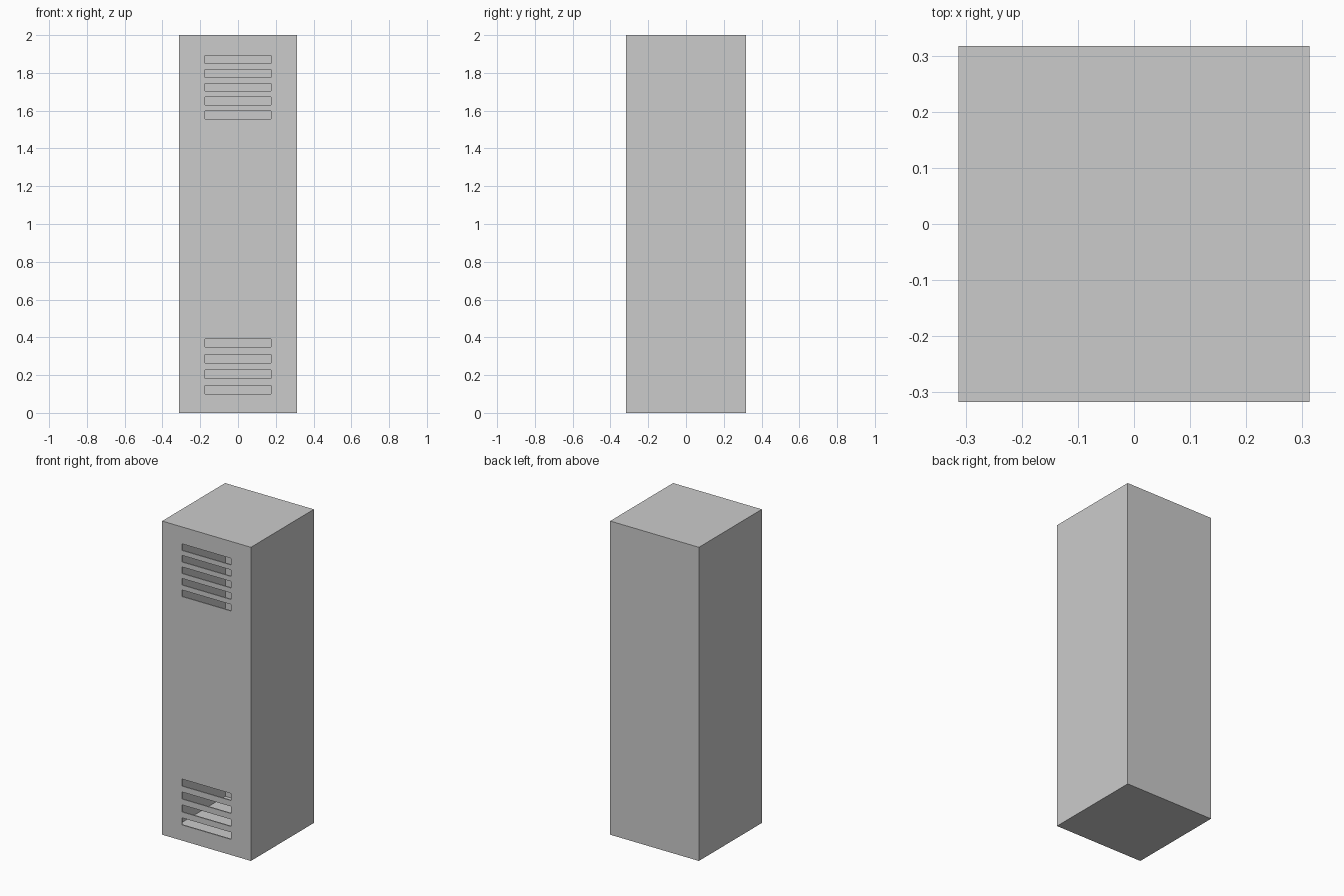
import bpy
import bmesh
from mathutils import Matrix, Vector

if "Cube" in bpy.data.objects:
    bpy.data.objects.remove(bpy.data.objects["Cube"])

HX, HY, H = 0.313, 0.317, 2.0   # half width, half depth, height
T = 0.008                       # sheet thickness


def add_box(bm, x0, x1, y0, y1, z0, z1):
    centre = Vector(((x0 + x1) / 2, (y0 + y1) / 2, (z0 + z1) / 2))
    size = Matrix.Diagonal((x1 - x0, y1 - y0, z1 - z0, 1))
    bmesh.ops.create_cube(bm, size=1, matrix=Matrix.Translation(centre) @ size)


def make_object(name, boxes):
    bm = bmesh.new()
    for b in boxes:
        add_box(bm, *b)
    mesh = bpy.data.meshes.new(name)
    bm.to_mesh(mesh)
    bm.free()
    obj = bpy.data.objects.new(name, mesh)
    bpy.context.collection.objects.link(obj)
    return obj


# Cabinet sheets: full-size top and bottom, sides and back between them
make_object("bottom_panel", [(-HX, HX, -HY, HY, 0, T)])
make_object("top_panel", [(-HX, HX, -HY, HY, H - T, H)])
make_object("left_panel", [(-HX, -HX + T, -HY, HY, T, H - T)])
make_object("right_panel", [(HX - T, HX, -HY, HY, T, H - T)])
make_object("back_panel", [(-HX + T, HX - T, HY - T, HY, T, H - T)])

# Door, flush with the cabinet front
door = make_object("door", [(-HX + T, HX - T, -HY, -HY + T, T, H - T)])

# Vent slots: five near the top, four near the bottom
slots = [(1.556 + 0.0735 * i, 0.042) for i in range(5)]
slots += [(0.100 + 0.0825 * i, 0.045) for i in range(4)]
cutter = make_object("vent_cutter", [
    (-0.174, 0.174, -HY - 0.05, -HY + 0.05, z, z + h) for z, h in slots])
cutter.hide_render = True
cutter.hide_viewport = True
cutter.display_type = 'WIRE'

vents = door.modifiers.new("vents", 'BOOLEAN')
vents.operation = 'DIFFERENCE'
vents.solver = 'EXACT'
vents.object = cutter
